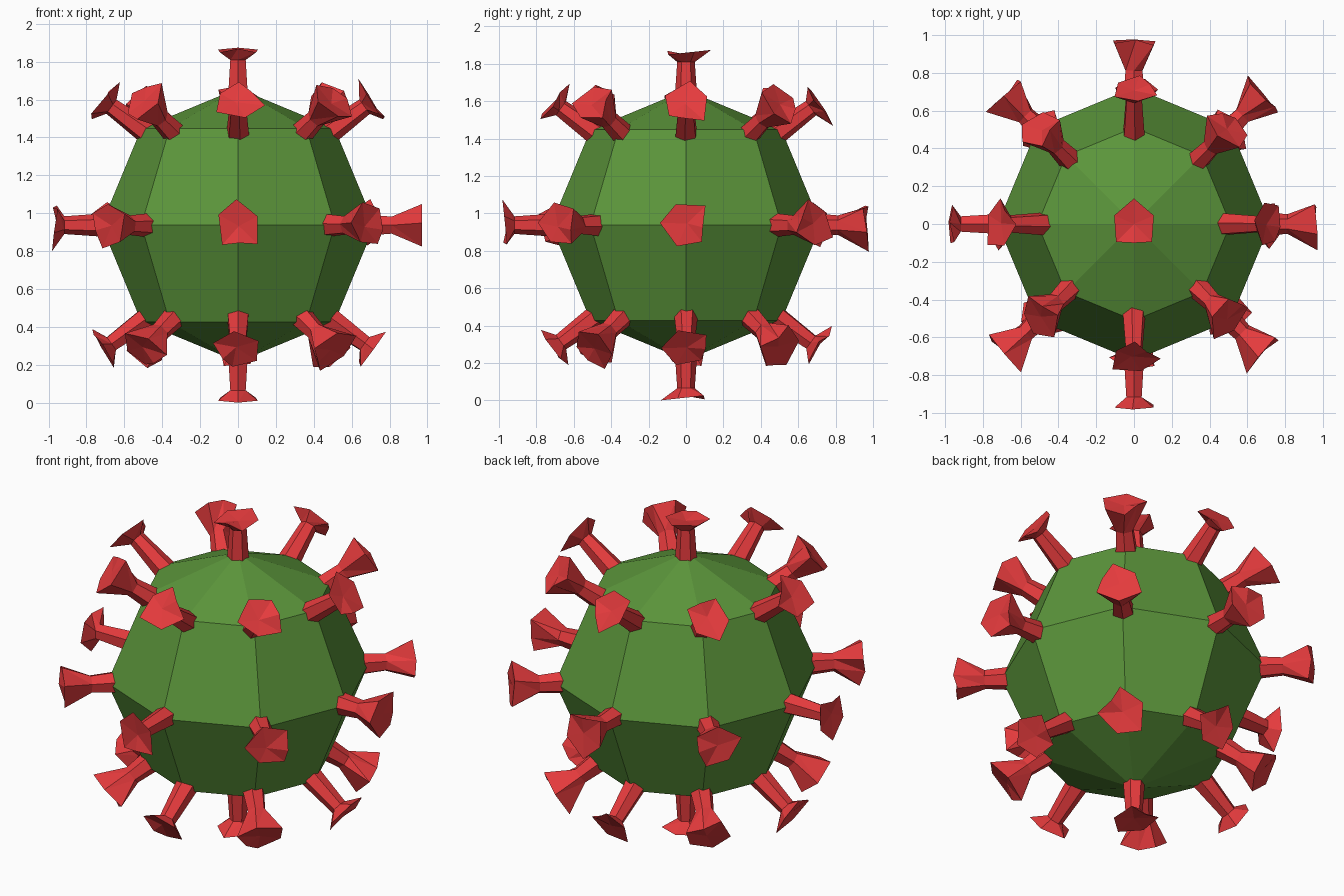
import bpy, bmesh, math, random
from mathutils import Vector, Matrix

if "Cube" in bpy.data.objects:
    bpy.data.objects.remove(bpy.data.objects["Cube"])

random.seed(4)
RADIUS = 0.722
CENTRE = Vector((0, 0, 0.937))


def material(name, rgb):
    m = bpy.data.materials.new(name)
    m.diffuse_color = (*rgb, 1)
    m.use_nodes = True
    m.node_tree.nodes["Principled BSDF"].inputs["Base Color"].default_value = m.diffuse_color
    return m


GREEN = material("leaf_green", (0.105, 0.30, 0.043))
RED = material("bright_red", (0.78, 0.043, 0.046))


def add_object(name, bm, mat):
    bmesh.ops.recalc_face_normals(bm, faces=bm.faces[:])
    mesh = bpy.data.meshes.new(name)
    bm.to_mesh(mesh)
    bm.free()
    mesh.materials.append(mat)
    obj = bpy.data.objects.new(name, mesh)
    bpy.context.collection.objects.link(obj)
    return obj


# Faceted round body
bm = bmesh.new()
bmesh.ops.create_uvsphere(bm, u_segments=8, v_segments=4, radius=RADIUS)
body = add_object("body", bm, GREEN)
body.location = CENTRE

# Uneven rim of the spike cap: x, y (peak at +y), height
RIM = [(0, 0.135, 0.26), (-0.105, 0.045, 0.25), (-0.095, -0.095, 0.235),
       (0, -0.10, 0.255), (0.095, -0.095, 0.235), (0.105, 0.045, 0.25)]


def spike(name, place, direction, twist, trumpet=False, jitter=0.012):
    """Six-sided stem that flares into an uneven shallow cup."""
    bm = bmesh.new()

    def ring(r, z):
        return [bm.verts.new((-r * math.sin(k * math.pi / 3),
                              r * math.cos(k * math.pi / 3), z))
                for k in range(6)]

    def off():
        return random.uniform(-jitter, jitter)

    neck = ring(0.052, 0.09) if trumpet else ring(0.047, 0.195)
    rim = [bm.verts.new((x + off(), y + off(), z + min(0, off())))
           for x, y, z in RIM]
    rings = [ring(0.064, -0.05), neck, rim]
    for a, b in zip(rings, rings[1:]):
        for k in range(6):
            n = (k + 1) % 6
            if b is rim:
                bm.faces.new((a[k], a[n], b[n]))
                bm.faces.new((a[k], b[n], b[k]))
            else:
                bm.faces.new((a[k], a[n], b[n], b[k]))
    tip = bm.verts.new((off(), off(), 0.235))
    for k in range(6):
        bm.faces.new((rim[k], rim[(k + 1) % 6], tip))
    bm.faces.new(rings[0])

    # Point the spike outwards
    d = direction.normalized()
    up = Vector((0, d.z, 0)) if abs(d.z) > 0.99 else Vector((0, 0, 1))
    up = (up - d * up.dot(d)).normalized()
    frame = Matrix((up.cross(d), up, d)).transposed().to_4x4()
    bm.transform(Matrix.Translation(place) @ frame
                 @ Matrix.Rotation(math.radians(twist), 4, 'Z'))
    add_object(name, bm, RED)


# Three rings of eight spikes: name, latitude of the base, tilt of the stem
EQUATOR_TWIST = {0: 90, 2: 180, 4: 180, 6: 0}
for row, lat, tilt in (("lower", -45, -36), ("middle", 0, 0), ("upper", 45, 36)):
    la, ti = math.radians(lat), math.radians(tilt)
    for k in range(8):
        a = k * math.pi / 4
        flat = Vector((math.cos(a), math.sin(a), 0))
        base = CENTRE + RADIUS * (flat * math.cos(la) + Vector((0, 0, math.sin(la))))
        aim = flat * math.cos(ti) + Vector((0, 0, math.sin(ti)))
        if row == "middle" and k in EQUATOR_TWIST:
            twist, trumpet = EQUATOR_TWIST[k], k in (0, 2)
        else:
            twist, trumpet = random.uniform(0, 360), k % 2 == 1
        spike(f"{row}_spike_{k + 1}", base, aim, twist, trumpet)

# Spikes at the two poles, sunk a little deeper
for name, s in (("top_spike", 1), ("bottom_spike", -1)):
    axis = Vector((0, 0, s))
    spike(name, CENTRE + axis * (RADIUS - 0.045), axis, 0, jitter=0)
